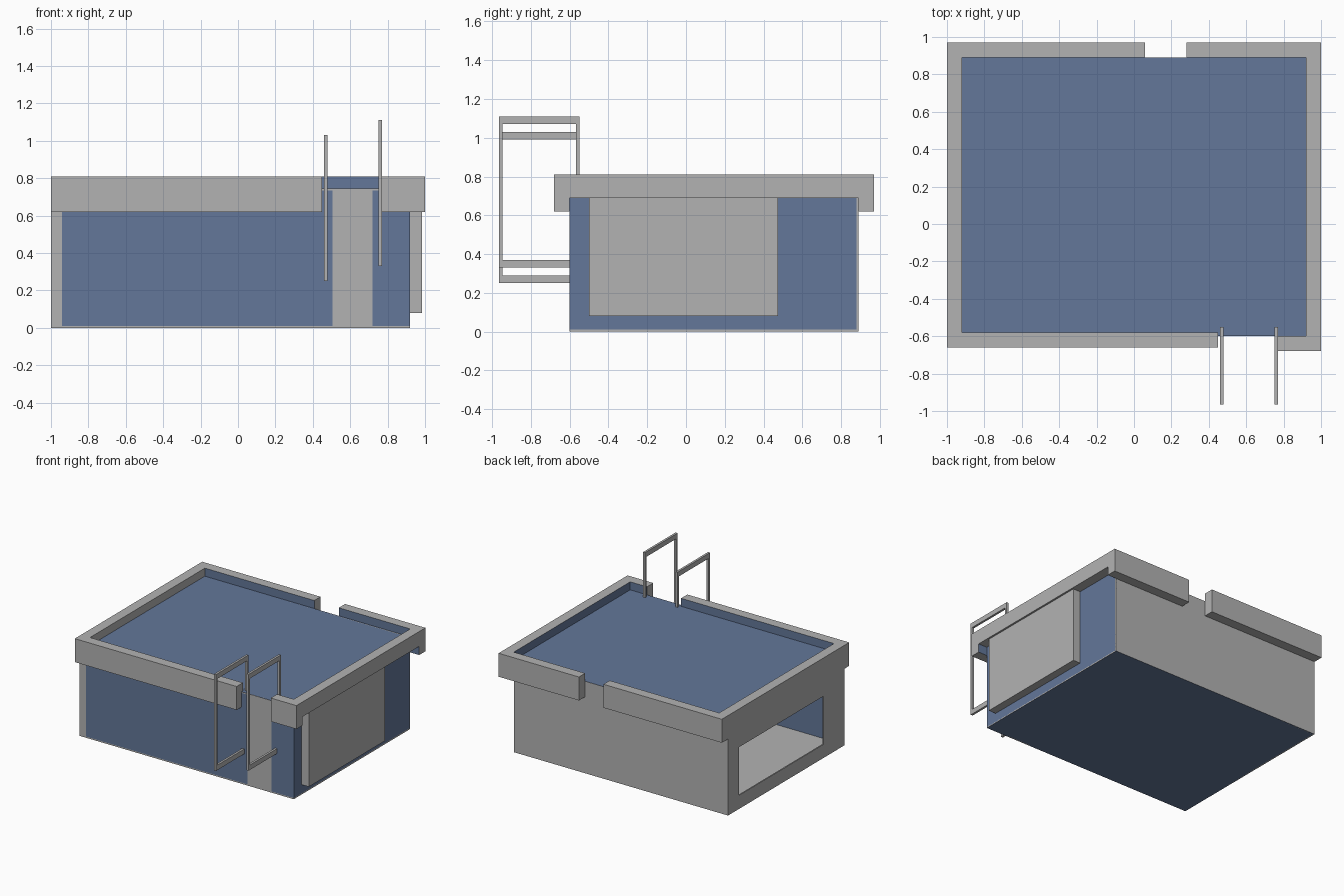
import bpy, bmesh

if "Cube" in bpy.data.objects:
    bpy.data.objects.remove(bpy.data.objects["Cube"])

def material(name, rgb):
    m = bpy.data.materials.new(name)
    m.diffuse_color = (*rgb, 1)
    m.use_nodes = True
    m.node_tree.nodes["Principled BSDF"].inputs["Base Color"].default_value = m.diffuse_color
    return m

GREY = material("grey", (0.45, 0.45, 0.45))
BLUE = material("slate_blue", (0.125, 0.185, 0.32))

def finish(name, bm, rule=None, base=GREY, second=BLUE):
    bmesh.ops.recalc_face_normals(bm, faces=bm.faces)
    if rule:
        for f in bm.faces:
            f.material_index = 1 if rule(f.normal, f.calc_center_median()) else 0
    me = bpy.data.meshes.new(name)
    bm.to_mesh(me)
    bm.free()
    me.materials.append(base)
    me.materials.append(second)
    ob = bpy.data.objects.new(name, me)
    bpy.context.collection.objects.link(ob)
    return ob

def add_box(bm, x, y, z):
    vs = bmesh.ops.create_cube(bm, size=1)["verts"]
    for v in vs:
        v.co = [(r[0] + r[1]) / 2 + c * (r[1] - r[0]) for r, c in zip((x, y, z), v.co)]

def box(name, x, y, z, **kw):
    bm = bmesh.new()
    add_box(bm, x, y, z)
    return finish(name, bm, **kw)

def prism(name, outer, inner, axis_pos, thick, **kw):
    """Rectangular frame in the YZ plane, extruded along +x."""
    bm = bmesh.new()
    rings = []
    for x in (axis_pos, axis_pos + thick):
        for (y0, y1, z0, z1) in (outer, inner):
            rings.append([bm.verts.new((x, y, z)) for y, z in
                          ((y0, z0), (y1, z0), (y1, z1), (y0, z1))])
    for a, b in ((0, 1), (2, 3), (0, 2), (1, 3)):
        for i in range(4):
            j = (i + 1) % 4
            bm.faces.new((rings[a][i], rings[a][j], rings[b][j], rings[b][i]))
    return finish(name, bm, **kw)

T = 0.01
F, B, L, R, ROOF = -0.60, 0.89, -1.0, 0.92, 0.745

# Hollow body: floor, roof and walls
box("floor", (L, R), (F, B), (0, T), rule=lambda n, c: n.z < -0.5)
box("roof", (L, R), (F, B), (ROOF - T, ROOF), rule=lambda n, c: n.z > 0.5)
box("back_wall", (L, R), (B - T, B), (0, ROOF))
box("right_wall", (R - T, R), (F, B), (0, ROOF), base=BLUE)
prism("left_wall", (F, B, 0, ROOF), (-0.33, 0.75, 0.11, 0.50), L, T)

# Front wall in vertical colour bands
for i, (x0, x1, m) in enumerate(((L, -0.94, GREY), (-0.94, 0.505, BLUE),
                                 (0.505, 0.72, GREY), (0.72, R, BLUE))):
    box(f"front_wall_{i}", (x0, x1), (F, F + T), (0, ROOF), base=m)

# Parapet rim with gaps at the front and the back; inner faces blue
Z = (0.62, 0.81)
box("rim_front_left", (-1, 0.45), (-0.66, -0.58), Z, rule=lambda n, c: n.y > 0.5)
box("rim_front_right", (0.77, 1), (-0.68, F), Z, rule=lambda n, c: n.y > 0.5)
box("rim_back_left", (-1, 0.06), (B, 0.97), Z, rule=lambda n, c: n.y < -0.5)
box("rim_back_right", (0.28, 1), (B, 0.97), Z, rule=lambda n, c: n.y < -0.5)
box("rim_left", (-1.0, -0.92), (-0.58, B), Z)
box("rim_right", (R, 1), (F, B), (0.69, 0.81), rule=lambda n, c: n.x < -0.5)

# Panel on the right wall
box("side_panel", (R, 0.985), (-0.50, 0.475), (0.08, 0.69))

# Two handrail loops at the front gap
for name, x, z0, z1 in (("left_handrail", 0.46, 0.25, 1.03),
                        ("right_handrail", 0.752, 0.33, 1.11)):
    prism(name, (-0.965, -0.55, z0, z1), (-0.948, -0.567, z0 + 0.04, z1 - 0.04), x, 0.018)
